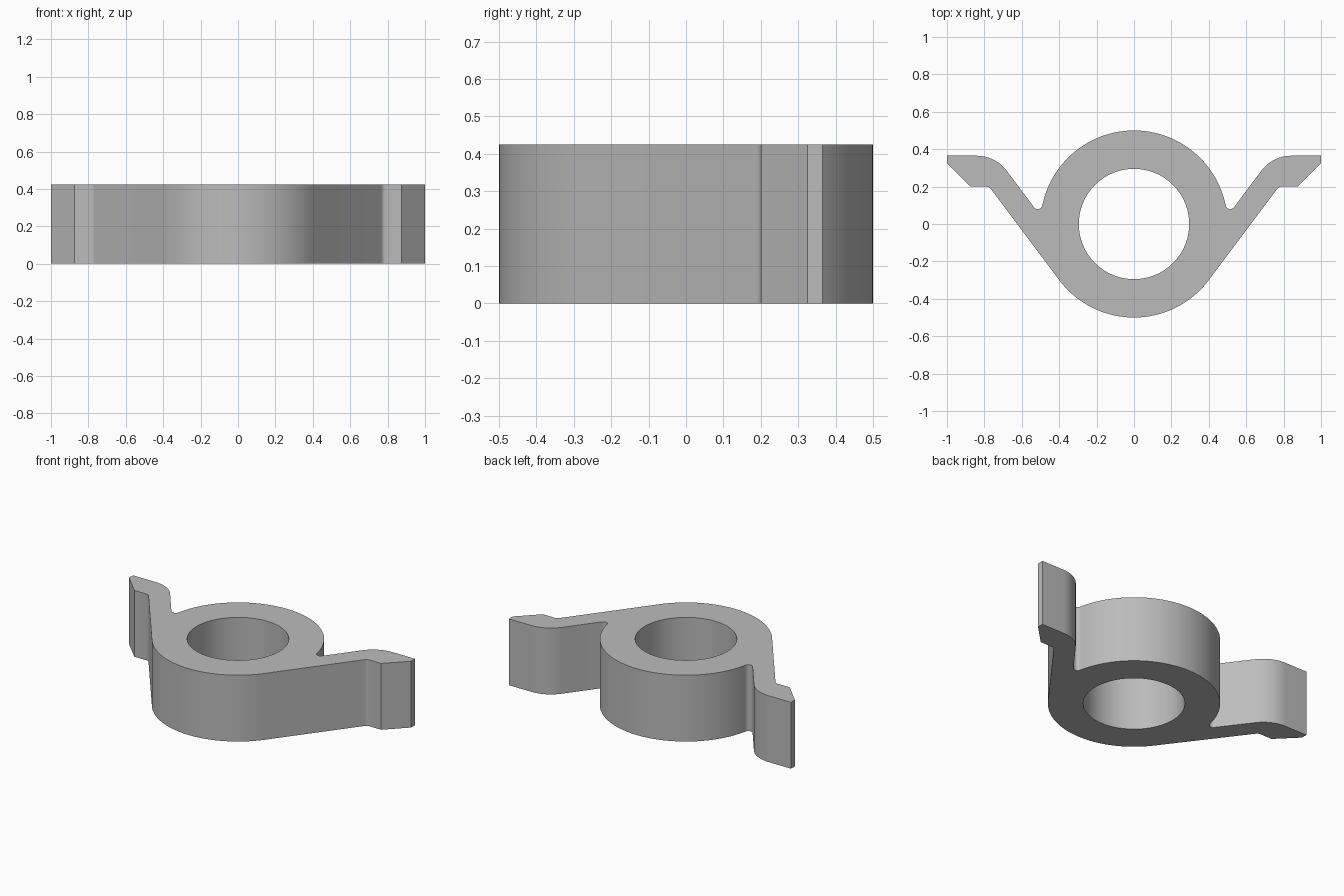
import bpy
import bmesh
from math import cos, sin, radians, tau

cube = bpy.data.objects.get("Cube")
if cube:
    bpy.data.objects.remove(cube, do_unlink=True)

HEIGHT = 0.425
OUTER, BORE = 0.5, 0.295


def arc(cx, cy, r, start, end, steps):
    """Points on an arc, angles in degrees."""
    angles = [radians(start + (end - start) * i / steps) for i in range(steps + 1)]
    return [(cx + r * cos(a), cy + r * sin(a)) for a in angles]


# Half outline: ring, root fillet, wing top, clipped tip, wing underside, ring
slope = 36.87
half = arc(0, 0, OUTER, 90, 11.46, 32)
half += arc(0.5145, 0.1043, 0.025, 191.46, 360 - slope, 10)[1:]
half += arc(0.841, 0.165, 0.2, 180 - slope, 90, 14)
half += [(1, 0.365), (1, 0.325), (0.875, 0.2)]
half += arc(0.79, 0.17, 0.03, 90, 180 - slope, 6)
half += arc(0, 0, OUTER, -slope, -90, 22)
outline = half + [(-x, y) for x, y in half[-2:0:-1]]
bore = [(BORE * cos(tau * i / 96), BORE * sin(tau * i / 96)) for i in range(96)]

# Fill the profile around the bore and extrude it upward
bm = bmesh.new()
edges = []
for loop in (outline, bore):
    verts = [bm.verts.new((x, y, 0)) for x, y in loop]
    edges += [bm.edges.new((v, verts[i - 1])) for i, v in enumerate(verts)]
bmesh.ops.triangle_fill(bm, edges=edges, use_beauty=True)
extruded = bmesh.ops.extrude_face_region(bm, geom=bm.faces[:], use_keep_orig=True)
top = [g for g in extruded["geom"] if isinstance(g, bmesh.types.BMVert)]
bmesh.ops.translate(bm, verts=top, vec=(0, 0, HEIGHT))
bmesh.ops.recalc_face_normals(bm, faces=bm.faces[:])

mesh = bpy.data.meshes.new("winged_collar")
bm.to_mesh(mesh)
bm.free()
collar = bpy.data.objects.new("winged_collar", mesh)
bpy.context.collection.objects.link(collar)

# Plain grey finish
grey = bpy.data.materials.new("grey")
grey.use_nodes = True
colour = (0.5, 0.5, 0.5, 1)
grey.diffuse_color = colour
grey.node_tree.nodes["Principled BSDF"].inputs["Base Color"].default_value = colour
mesh.materials.append(grey)

# Smooth curved walls, crisp rims and tips
bpy.ops.object.select_all(action="DESELECT")
collar.select_set(True)
bpy.context.view_layer.objects.active = collar
bpy.ops.object.shade_smooth_by_angle(angle=radians(30))
